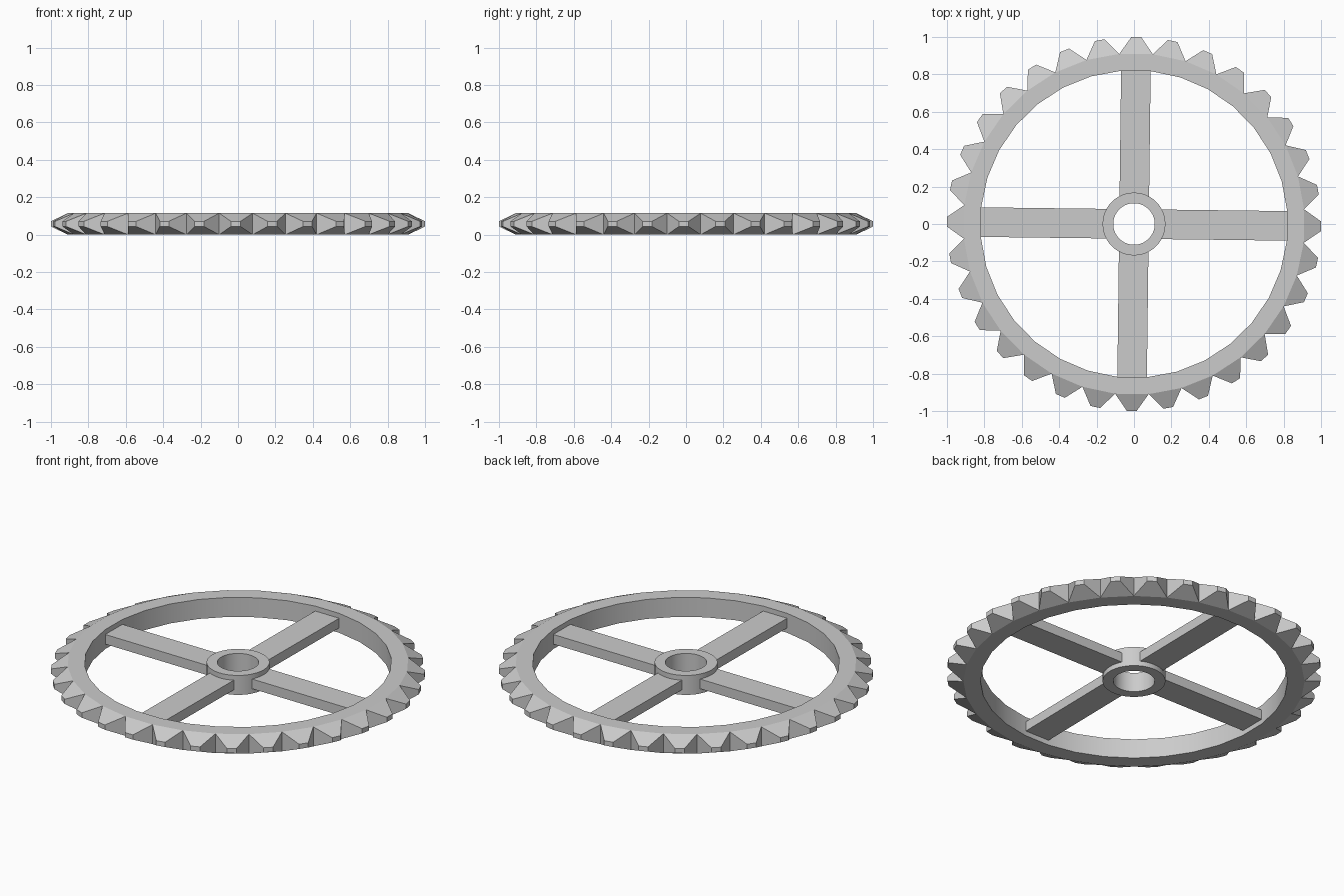
import bpy
import bmesh
from math import cos, sin, pi, radians
from mathutils import Matrix

cube = bpy.data.objects.get("Cube")
if cube:
    bpy.data.objects.remove(cube, do_unlink=True)

TEETH = 32
HEIGHT = 0.115
TURN = radians(-0.7)
STEP = 2 * pi / TEETH
ROOT, TIP, INNER = 0.913, 1.0, 0.822
TIP_HALF = 0.026

grey = bpy.data.materials.new("plain grey")
grey.use_nodes = True
colour = (0.6, 0.6, 0.6, 1)
grey.diffuse_color = colour
grey.node_tree.nodes["Principled BSDF"].inputs["Base Color"].default_value = colour


def finish(name, bm):
    bmesh.ops.recalc_face_normals(bm, faces=bm.faces)
    mesh = bpy.data.meshes.new(name)
    bm.to_mesh(mesh)
    bm.free()
    mesh.materials.append(grey)
    obj = bpy.data.objects.new(name, mesh)
    bpy.context.collection.objects.link(obj)
    bpy.ops.object.select_all(action='DESELECT')
    obj.select_set(True)
    bpy.context.view_layer.objects.active = obj
    bpy.ops.object.shade_smooth_by_angle(angle=radians(15))
    return obj


def circle(bm, radius, z, count, start):
    return [bm.verts.new((radius * cos(start + i * 2 * pi / count),
                          radius * sin(start + i * 2 * pi / count), z))
            for i in range(count)]


def tube(bm, outer, inner, count, start):
    """Square-section ring; returns its outer wall faces."""
    loops = [circle(bm, r, z, count, start) for r, z in
             ((outer, 0), (outer, HEIGHT), (inner, HEIGHT), (inner, 0))]
    walls = []
    for k in range(4):
        a, b = loops[k], loops[(k + 1) % 4]
        for i in range(count):
            j = (i + 1) % count
            face = bm.faces.new((a[i], a[j], b[j], b[i]))
            if k == 0:
                walls.append(face)
    return walls


# Rim, with each outer wall face drawn out into a tapered tooth
bm = bmesh.new()
walls = tube(bm, ROOT, INNER, TEETH, TURN - STEP / 2)
for i, wall in enumerate(walls):
    angle = TURN + i * STEP
    base = list(wall.verts)
    bm.faces.remove(wall)
    tip = []
    for k, v in enumerate(base):
        side = -TIP_HALF if k in (0, 3) else TIP_HALF
        z = HEIGHT / 2 + (0.014 if v.co.z > HEIGHT / 2 else -0.014)
        tip.append(bm.verts.new((TIP * cos(angle) - side * sin(angle),
                                 TIP * sin(angle) + side * cos(angle), z)))
    for k in range(4):
        n = (k + 1) % 4
        bm.faces.new((base[k], base[n], tip[n], tip[k]))
    bm.faces.new(tip)
finish("toothed_rim", bm)

# Hub with an open bore
bm = bmesh.new()
tube(bm, 0.168, 0.111, 48, 0)
finish("hub", bm)

# Four spokes, set in from the rim's top and bottom
start, end = 0.145, INNER * cos(STEP / 2) + 0.001
for i, name in enumerate(("left", "back", "right", "front")):
    bm = bmesh.new()
    shape = (Matrix.Rotation(TURN + i * pi / 2, 4, 'Z')
             @ Matrix.Translation(((start + end) / 2, 0, HEIGHT / 2))
             @ Matrix.Diagonal((end - start, 0.158, 0.057, 1)))
    bmesh.ops.create_cube(bm, size=1, matrix=shape)
    finish(name + "_spoke", bm)
